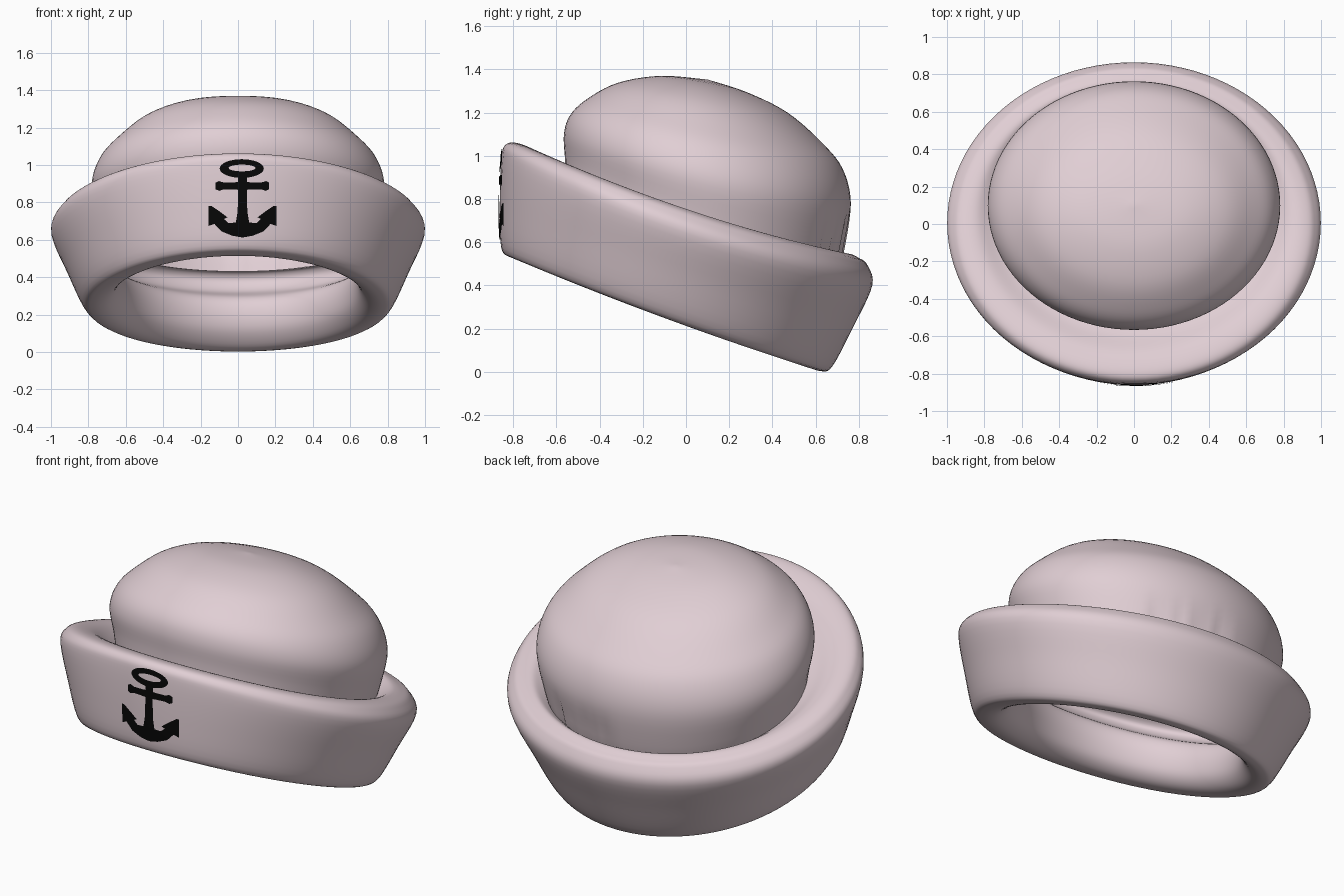
import bpy, bmesh, math
from mathutils import Vector
from mathutils.bvhtree import BVHTree

if "Cube" in bpy.data.objects:
    bpy.data.objects.remove(bpy.data.objects["Cube"])


def material(name, rgb):
    m = bpy.data.materials.new(name)
    m.diffuse_color = (*rgb, 1)
    m.use_nodes = True
    m.node_tree.nodes["Principled BSDF"].inputs["Base Color"].default_value = m.diffuse_color
    return m


PINK = material("pale pink cloth", (0.75, 0.62, 0.66))
BLACK = material("black", (0.002, 0.002, 0.002))
SEG, SUB = 96, 5


def smooth_rings(rings):
    """Catmull-Rom interpolation between the key rings."""
    out = []
    n = len(rings)
    for i in range(n - 1):
        p = [Vector(rings[min(max(k, 0), n - 1)]) for k in (i - 1, i, i + 1, i + 2)]
        for j in range(SUB):
            t = j / SUB
            out.append(0.5 * (2 * p[1] + (p[2] - p[0]) * t
                              + (2 * p[0] - 5 * p[1] + 4 * p[2] - p[3]) * t * t
                              + (3 * p[1] - p[0] - 3 * p[2] + p[3]) * t ** 3))
    out.append(Vector(rings[-1]))
    return out


def finish(bm, name, mat):
    me = bpy.data.meshes.new(name)
    bm.to_mesh(me)
    ob = bpy.data.objects.new(name, me)
    bpy.context.collection.objects.link(ob)
    me.materials.append(mat)
    for f in me.polygons:
        f.use_smooth = True
    return ob


def loft(rings, cap_end, pleat=None):
    """Each ring: half width, front y, front z, back y, back z, droop at the sides."""
    bm = bmesh.new()
    rows = []
    for rx, yf, zf, yb, zb, droop in smooth_rings(rings):
        row = []
        for i in range(SEG):
            a = 2 * math.pi * i / SEG
            s = (1 + math.sin(a)) / 2
            z = zf + (zb - zf) * s - droop * math.cos(a) ** 2
            k = pleat(a, z) if pleat else 1
            yc = (yf + yb) / 2
            y = yc + (yf + (yb - yf) * s - yc) * k
            row.append(bm.verts.new((rx * k * math.cos(a), y, z)))
        rows.append(row)
    for r0, r1 in zip(rows, rows[1:]):
        for i in range(SEG):
            j = (i + 1) % SEG
            bm.faces.new((r0[i], r0[j], r1[j], r1[i]))
    if cap_end:
        bm.faces.new(rows[-1])
    return bm


# Puffy crown with a few gathered pleats at the back
def pleats(a, z):
    d = math.degrees(a)
    k = 1
    for c in (60, 69, 79, 88):
        k -= 0.03 * math.exp(-((d - c) / 2.5) ** 2) * max(0, min(1, (0.75 - z) / 0.15))
    return k


crown_rings = [
    (0.72, -0.56, 0.86, 0.70, 0.44, 0.03),
    (0.75, -0.56, 0.98, 0.735, 0.57, 0.04),
    (0.782, -0.565, 1.10, 0.763, 0.78, 0.045),
    (0.74, -0.535, 1.19, 0.725, 0.94, 0.035),
    (0.645, -0.455, 1.265, 0.63, 1.06, 0.025),
    (0.49, -0.315, 1.338, 0.47, 1.20, 0.01),
    (0.28, -0.12, 1.37, 0.28, 1.295, 0),
    (0.01, 0.08, 1.355, 0.10, 1.353, 0),
]
bm = loft(crown_rings, True, pleats)
finish(bm, "crown", PINK)
bm.free()

# Thick turned-up brim: groove, top rim, outer wall, bottom edge, inner roll, hidden fold
brim_rings = [
    (0.72, -0.55, 0.91, 0.69, 0.49, 0.04),
    (0.77, -0.60, 0.94, 0.725, 0.525, 0.04),
    (0.84, -0.69, 1.02, 0.76, 0.545, 0.045),
    (0.91, -0.785, 1.06, 0.80, 0.527, 0.045),
    (0.965, -0.838, 1.048, 0.838, 0.497, 0.05),
    (0.998, -0.855, 0.98, 0.862, 0.40, 0.05),
    (0.92, -0.862, 0.77, 0.775, 0.21, 0.03),
    (0.835, -0.855, 0.575, 0.68, 0.03, 0.02),
    (0.775, -0.81, 0.53, 0.63, 0.003, 0.02),
    (0.70, -0.735, 0.515, 0.57, 0.03, 0.01),
    (0.65, -0.66, 0.55, 0.52, 0.12, 0.01),
    (0.64, -0.61, 0.64, 0.52, 0.22, 0.01),
    (0.67, -0.61, 0.72, 0.56, 0.29, 0.01),
    (0.75, -0.67, 0.78, 0.66, 0.325, 0.02),
    (0.78, -0.69, 0.84, 0.705, 0.38, 0.03),
    (0.75, -0.62, 0.87, 0.69, 0.425, 0.03),
    (0.70, -0.54, 0.86, 0.64, 0.43, 0.03),
]
bm = loft(brim_rings, False)
bmesh.ops.reverse_faces(bm, faces=bm.faces[:])
tree = BVHTree.FromBMesh(bm)
finish(bm, "brim", PINK)
bm.free()

# Lining inside the crown
T = 0.022
lining_rings = [(0.70, -0.54, 0.86, 0.64, 0.43, 0.03)] + [
    (max(r - T, 0.008), yf + T * min(1, r * 2), zf - T, yb - T * min(1, r * 2), zb - T, d)
    for r, yf, zf, yb, zb, d in crown_rings[1:]]
bm = loft(lining_rings, True, pleats)
bmesh.ops.reverse_faces(bm, faces=bm.faces[:])
finish(bm, "crown_lining", PINK)
bm.free()

# Anchor emblem: thin strips laid on the front of the brim
bm = bmesh.new()
CX = 0.024


def strip(pairs):
    for (a, b), (c, d) in zip(pairs, pairs[1:]):
        bm.faces.new([bm.verts.new((CX + x, 0, z)) for x, z in (a, b, d, c)])


ring = [2 * math.pi * i / 32 for i in range(33)]
strip([((-0.004 + 0.118 * math.cos(a), 0.981 + 0.05 * math.sin(a)),
        (-0.002 + 0.072 * math.cos(a), 0.984 + 0.018 * math.sin(a))) for a in ring])
strip([((-w, z), (w, z)) for w, z in
       ((0.022, 0.945), (0.026, 0.90), (0.023, 0.86), (0.026, 0.75), (0.036, 0.69), (0.038, 0.65))])
for s in (-1, 1):
    # crossbar half
    strip([((s * x, 0.888 - h), (s * x, 0.888 + h)) for x, h in
           ((0.0, 0.022), (0.05, 0.019), (0.10, 0.018), (0.125, 0.026), (0.143, 0.018))])
    # curved arm and fluke
    strip([((s * a, b), (s * c, d)) for a, b, c, d in
           ((0.0, 0.612, 0.0, 0.70), (0.055, 0.622, 0.035, 0.692), (0.112, 0.645, 0.075, 0.69),
            (0.15, 0.685, 0.10, 0.712), (0.182, 0.674, 0.08, 0.72), (0.183, 0.72, 0.12, 0.75),
            (0.183, 0.782, 0.168, 0.782))])
bmesh.ops.subdivide_edges(bm, edges=bm.edges[:], cuts=2, use_grid_fill=True)
for v in bm.verts:
    hit = tree.ray_cast(Vector((v.co.x, -2, v.co.z)), Vector((0, 1, 0)))[0]
    v.co.y = (hit.y if hit else -0.85) - 0.005
bm.normal_update()
for f in bm.faces:
    if f.normal.y > 0:
        f.normal_flip()
finish(bm, "anchor_emblem", BLACK)
bm.free()
